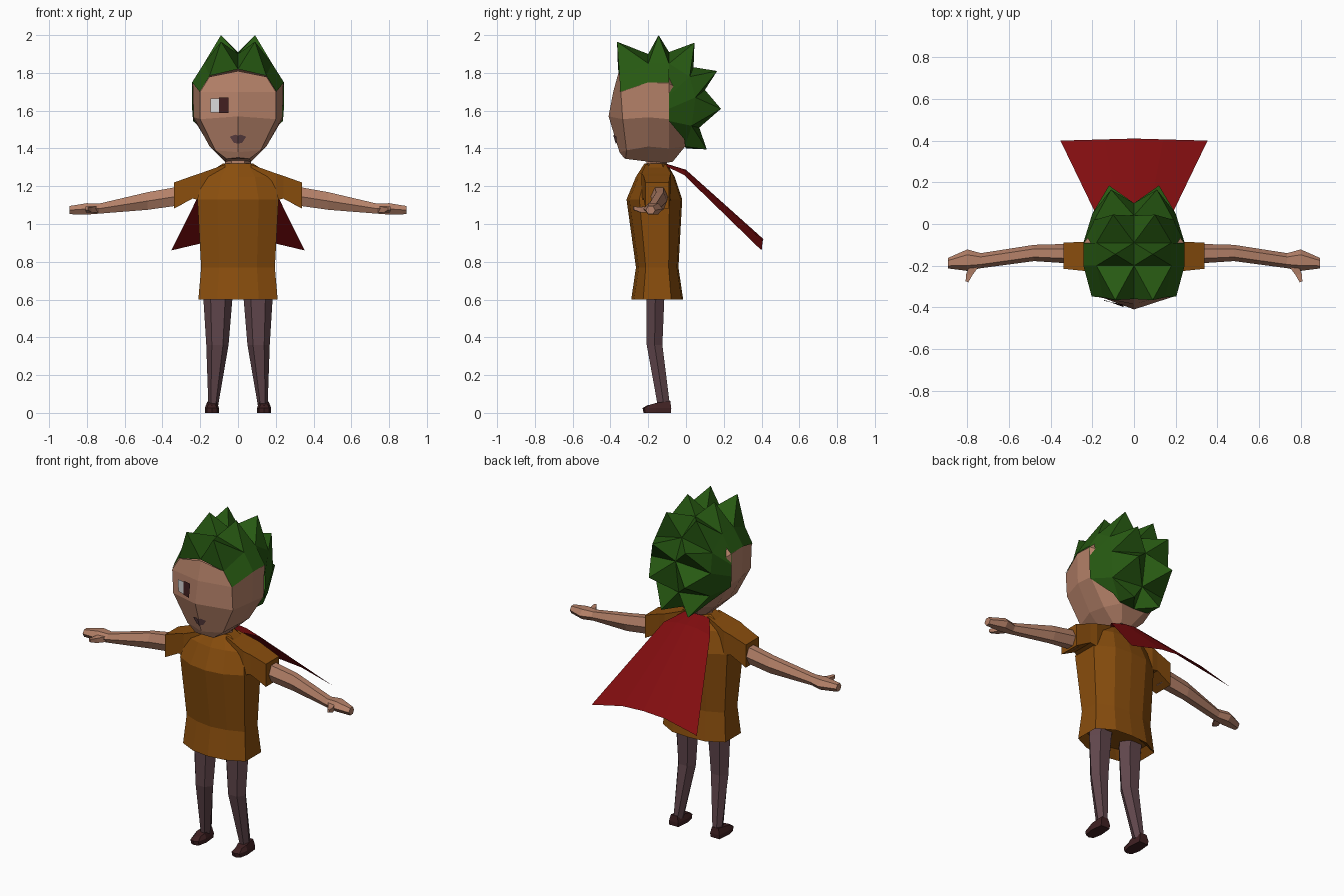
import bpy, bmesh, math
from mathutils import Vector
from mathutils.bvhtree import BVHTree

if "Cube" in bpy.data.objects:
    bpy.data.objects.remove(bpy.data.objects["Cube"])


def mat(name, r, g, b):
    m = bpy.data.materials.new(name)
    m.diffuse_color = (r, g, b, 1)
    m.use_nodes = True
    m.node_tree.nodes["Principled BSDF"].inputs["Base Color"].default_value = m.diffuse_color
    return m


SKIN = mat("skin", 0.46, 0.22, 0.14)
HAIR = mat("hair green", 0.02, 0.10, 0.006)
SHIRT = mat("shirt orange brown", 0.25, 0.075, 0.004)
PANTS = mat("trouser mauve", 0.115, 0.06, 0.07)
SHOE = mat("shoe brown", 0.05, 0.015, 0.016)
CAPE = mat("cape red", 0.22, 0.004, 0.005)
WHITE = mat("eye white", 0.7, 0.7, 0.7)
IRIS = mat("iris brown", 0.05, 0.013, 0.013)
MOUTH = mat("mouth", 0.13, 0.06, 0.065)


def make(name, verts, faces, material, mirror=False, solid=True):
    bm = bmesh.new()
    vs = [bm.verts.new(v) for v in verts]
    for f in faces:
        bm.faces.new([vs[i] for i in f])
    if solid:
        bmesh.ops.recalc_face_normals(bm, faces=bm.faces)
    me = bpy.data.meshes.new(name)
    bm.to_mesh(me)
    bm.free()
    me.materials.append(material)
    ob = bpy.data.objects.new(name, me)
    bpy.context.collection.objects.link(ob)
    if mirror:
        ob.modifiers.new("mirror", 'MIRROR').use_mirror_merge = False
    return ob


def loft(name, rings, material, mirror=False):
    n = len(rings[0])
    faces = [(k * n + i, k * n + (i + 1) % n, (k + 1) * n + (i + 1) % n, (k + 1) * n + i)
             for k in range(len(rings) - 1) for i in range(n)]
    faces += [tuple(range(n)), tuple(range((len(rings) - 1) * n, len(rings) * n))]
    return make(name, [p for r in rings for p in r], faces, material, mirror)


def both(half):
    """Close a half ring (front centre to back centre) by mirroring it in x."""
    return half + [(-x, y, z) for x, y, z in half[-2:0:-1]]


def hexring(axis, at, u0, u1, v0, v1):
    """Six-sided ring filling the box u0..u1, v0..v1; axis is 'x' or 'z'."""
    pts = []
    for i in range(6):
        a = math.pi / 3 * i
        u = (u0 + u1) / 2 + (u1 - u0) / 2 * math.cos(a)
        v = (v0 + v1) / 2 + (v1 - v0) / 2 * math.sin(a) / 0.866
        pts.append((at, u, v) if axis == 'x' else (u, v, at))
    return pts


# head
head = loft("head", [both(r) for r in (
    [(0, -.33, 1.352), (.06, -.32, 1.345), (.07, -.2, 1.33), (.06, -.1, 1.325), (.03, -.07, 1.33), (0, -.07, 1.33)],
    [(0, -.352, 1.38), (.12, -.315, 1.39), (.15, -.2, 1.41), (.14, -.09, 1.40), (.08, -.005, 1.41), (0, -.005, 1.41)],
    [(0, -.41, 1.57), (.2, -.335, 1.555), (.235, -.2, 1.565), (.235, -.09, 1.555), (.16, .02, 1.53), (0, .04, 1.53)],
    [(0, -.385, 1.70), (.2, -.345, 1.70), (.24, -.2, 1.75), (.24, -.09, 1.745), (.16, .01, 1.68), (0, .06, 1.68)],
    [(0, -.355, 1.81), (.15, -.345, 1.78), (.16, -.2, 1.82), (.16, -.09, 1.82), (.1, -.02, 1.76), (0, .0, 1.78)])],
    SKIN)
loft("neck", [hexring('z', z, -.07, .07, -.21, -.10) for z in (1.26, 1.36)], SKIN)

# face details: thin plates projected on the head
tree = BVHTree.FromPolygons([v.co for v in head.data.vertices],
                            [p.vertices[:] for p in head.data.polygons])


def plate(name, pts, material):
    verts = []
    for x, z in pts:
        hit = tree.ray_cast(Vector((x, -2, z)), Vector((0, 1, 0)))[0]
        verts.append((x, hit.y - .006, z))
    make(name, verts, [tuple(range(len(verts)))], material, solid=False)


def box(x0, x1, z0, z1):
    return [(x0, z0), (x1, z0), (x1, z1), (x0, z1)]


for side, x0 in (("right", -.145), ("left", .05)):
    plate(side + "_eye_white", box(x0, x0 + .045, 1.59, 1.665), WHITE)
    plate(side + "_iris", box(x0 + .045, x0 + .095, 1.588, 1.67), IRIS)
plate("mouth_left", [(0, 1.425), (.022, 1.43), (.043, 1.462), (.015, 1.473), (0, 1.468)], MOUTH)
plate("mouth_right", [(0, 1.468), (-.015, 1.473), (-.043, 1.462), (-.022, 1.43), (0, 1.425)], MOUTH)

# hair: centre line, outer line and lower edge, with a spike on every top cell
centre = [(0, -.36, 1.82), (0, -.2, 1.90), (0, -.09, 1.91), (0, .04, 1.83), (0, .10, 1.71), (0, .07, 1.51), (0, .0, 1.40)]
outer = [(.15, -.352, 1.785), (.18, -.2, 1.85), (.18, -.09, 1.85), (.19, .02, 1.78), (.2, .05, 1.67), (.18, .03, 1.52), (.1, -.005, 1.41)]
lower = [(.203, -.348, 1.70), (.243, -.2, 1.75), (.243, -.09, 1.75), (.243, -.09, 1.68), (.243, -.09, 1.61), (.238, -.09, 1.545), (.14, -.01, 1.45)]
tips = [(.09, -.365, 1.965), (.09, -.145, 2.0), (.10, .045, 1.96), (.11, .165, 1.81), (.12, .185, 1.61), (.09, .11, 1.395)]
faces = []
for i in range(6):
    base = [i, i + 1, i + 8, i + 7]
    faces += [(base[k], base[(k + 1) % 4], 21 + i) for k in range(4)]
    faces.append((7 + i, 8 + i, 15 + i, 14 + i))
make("spiky_hair", centre + outer + lower + tips, faces, HAIR, mirror=True)

# shirt body: (z, top half width, side half width, front y, back y)
rings = []
for z, w, s, f, b in ((.64, .06, .17, -.25, -.05), (.60, .11, .21, -.29, -.015), (.77, .10, .195, -.265, -.04),
                      (1.13, .11, .215, -.315, -.02), (1.25, .09, .19, -.265, -.06), (1.32, .05, .08, -.22, -.10)):
    m = (f + b) / 2
    d = (b - f) * .27
    rings.append(both([(0, f, z), (w, f + .015, z), (s, m - d, z), (s, m + d, z), (w, b - .008, z), (0, b, z)]))
loft("shirt_body", rings, SHIRT)


def slab(x, y0, y1, z0, z1):
    return [(x, y0, z0), (x, y1, z0), (x, y1, z1), (x, y0, z1)]


loft("sleeve", [slab(.07, -.215, -.105, 1.12, 1.315), slab(.2, -.235, -.08, 1.125, 1.268),
                slab(.24, -.225, -.085, 1.135, 1.255), slab(.338, -.215, -.09, 1.082, 1.22)], SHIRT, True)

# arms, hands and thumbs
loft("arm", [hexring('x', *r) for r in (
    (.30, -.19, -.095, 1.10, 1.20), (.48, -.178, -.10, 1.075, 1.168), (.735, -.212, -.14, 1.055, 1.108),
    (.80, -.225, -.122, 1.05, 1.11), (.893, -.213, -.163, 1.052, 1.095))], SKIN, True)
loft("thumb", [[(.735, -.19, 1.06), (.79, -.20, 1.06), (.79, -.20, 1.095), (.735, -.19, 1.095)],
               [(.775, -.245, 1.062), (.805, -.24, 1.062), (.805, -.24, 1.09), (.775, -.245, 1.09)],
               [(.795, -.28, 1.075), (.808, -.275, 1.075), (.808, -.275, 1.092), (.795, -.28, 1.092)]], SKIN, True)

# legs and shoes
loft("leg", [hexring('z', *r) for r in (
    (.68, .03, .185, -.215, -.10), (.60, .03, .183, -.21, -.115), (.36, .05, .168, -.208, -.125),
    (.04, .105, .157, -.15, -.085))], PANTS, True)


def sole(w, toe, heel, zt, zh):
    half = [(0, toe, zt), (w * .7, toe + .01, zt), (w, -.16, (zt + zh) / 2), (w * .8, heel, zh), (0, heel, zh)]
    return [(x + .138, y, z) for x, y, z in both(half)]


loft("shoe", [sole(.038, -.225, -.08, 0, 0), sole(.038, -.23, -.078, .025, .025),
              sole(.027, -.20, -.083, .043, .062)], SHOE, True)

# cape: three rows of five points, bowed down at the edges
verts = [(t * w, y - abs(t) * .01, z - drop * t * t)
         for w, y, z, drop in ((.08, -.10, 1.318, .01), (.155, .0, 1.287, .028), (.353, .41, .92, .06))
         for t in (-1, -.4, 0, .4, 1)]
make("cape", verts, [(r * 5 + c, r * 5 + c + 1, r * 5 + c + 6, r * 5 + c + 5)
                     for r in range(2) for c in range(4)], CAPE)
